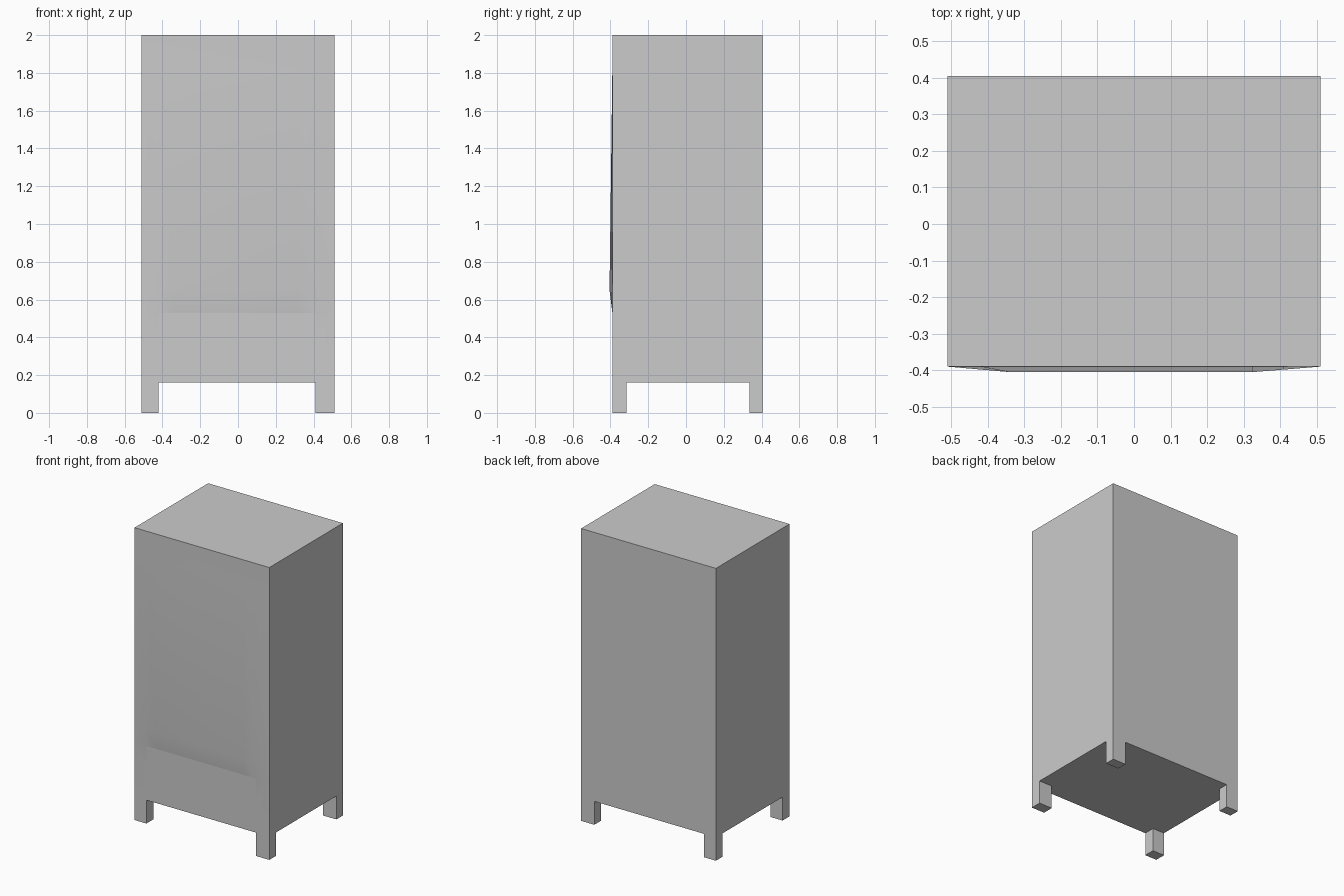
import bpy, bmesh
from mathutils import Vector

if "Cube" in bpy.data.objects:
    bpy.data.objects.remove(bpy.data.objects["Cube"])

FRONT, BACK, HALF_W = -0.39, 0.405, 0.51
BASE, TOP = 0.16, 2.0
BULGE = 0.015
LEG_X = (-0.42, 0.41)            # inner leg faces, also the slot ends
LEG_Y = (-0.315, 0.335)
SLOT_Z = (0.38, 0.53)
PANEL_X = (-0.34, 0.325)
PANEL_Z = (0.65, 1.82)

bm = bmesh.new()


def cut(axis, value):
    """Add an edge loop across the whole mesh."""
    co, no = Vector(), Vector()
    co[axis], no[axis] = value, 1
    bmesh.ops.bisect_plane(bm, geom=bm.verts[:] + bm.edges[:] + bm.faces[:],
                           plane_co=co, plane_no=no, dist=1e-5)


def push(faces, offset):
    """Extrude a group of faces by an offset."""
    geom = bmesh.ops.extrude_face_region(bm, geom=faces)["geom"]
    verts = [g for g in geom if isinstance(g, bmesh.types.BMVert)]
    bmesh.ops.translate(bm, vec=offset, verts=verts)


# Cabinet block with loops along slot, panel and leg edges
bmesh.ops.create_cube(bm, size=1)
for v in bm.verts:
    v.co = (HALF_W if v.co.x > 0 else -HALF_W,
            BACK if v.co.y > 0 else FRONT,
            TOP if v.co.z > 0 else BASE)
for axis, values in enumerate((LEG_X + PANEL_X, LEG_Y, SLOT_Z + PANEL_Z)):
    for value in values:
        cut(axis, value)
bm.normal_update()

# Sort out the faces for the dispensing slot and the four legs
slot, legs = [], []
for f in bm.faces:
    c = f.calc_center_median()
    in_x = LEG_X[0] < c.x < LEG_X[1]
    if f.normal.y < -0.9 and in_x and SLOT_Z[0] < c.z < SLOT_Z[1]:
        slot.append(f)
    elif f.normal.z < -0.9 and not in_x and not LEG_Y[0] < c.y < LEG_Y[1]:
        legs.append(f)

# Front panel: bottom edge stands proud, fading out to sides and top
for v in bm.verts:
    if abs(v.co.y - FRONT) < 1e-4 and abs(v.co.z - PANEL_Z[0]) < 1e-4:
        inner = PANEL_X[0] if v.co.x < 0 else PANEL_X[1]
        fade = (HALF_W - abs(v.co.x)) / (HALF_W - abs(inner))
        v.co.y -= BULGE * max(0, min(1, fade))

push(slot, (0, 0.075, 0))
push(legs, (0, 0, -BASE))

# Merge flat areas back into clean faces
bmesh.ops.dissolve_limit(bm, angle_limit=0.001, verts=bm.verts[:], edges=bm.edges[:])
bmesh.ops.recalc_face_normals(bm, faces=bm.faces[:])
mesh = bpy.data.meshes.new("cabinet_with_legs")
bm.to_mesh(mesh)
bm.free()
cabinet = bpy.data.objects.new("cabinet_with_legs", mesh)
bpy.context.collection.objects.link(cabinet)
bpy.context.view_layer.objects.active = cabinet
cabinet.select_set(True)
bpy.ops.object.shade_smooth_by_angle()
